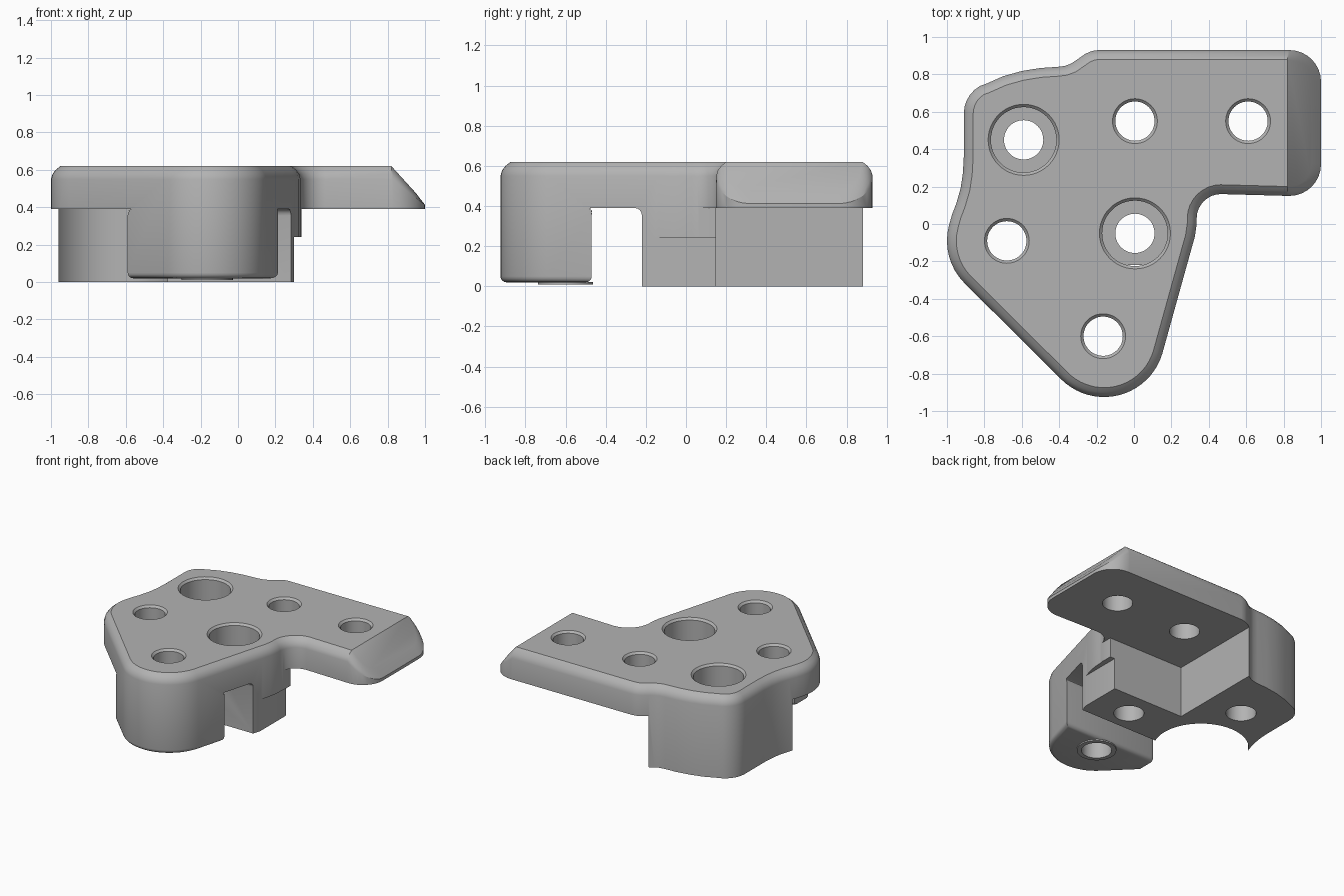
import bpy, bmesh
from math import sin, cos, radians, pi
from mathutils import Vector

if "Cube" in bpy.data.objects:
    bpy.data.objects.remove(bpy.data.objects["Cube"])

grey = bpy.data.materials.new("grey")
grey.diffuse_color = (0.45, 0.45, 0.45, 1)
grey.use_nodes = True
grey.node_tree.nodes["Principled BSDF"].inputs["Base Color"].default_value = grey.diffuse_color


def make(name, bm):
    bmesh.ops.recalc_face_normals(bm, faces=bm.faces[:])
    me = bpy.data.meshes.new(name)
    bm.to_mesh(me)
    bm.free()
    me.materials.append(grey)
    ob = bpy.data.objects.new(name, me)
    bpy.context.collection.objects.link(ob)
    return ob


def loft(bm, rings):
    """Skin a list of closed rings and cap both ends."""
    loops = [[bm.verts.new(p) for p in r] for r in rings]
    n = len(loops[0])
    for a, b in zip(loops, loops[1:]):
        for i in range(n):
            j = (i + 1) % n
            bm.faces.new((a[i], a[j], b[j], b[i]))
    bm.faces.new(loops[0][::-1])
    bm.faces.new(loops[-1])


def prism(pts, z0, z1, round_top=0):
    bm = bmesh.new()
    loft(bm, [[(x, y, z) for x, y in pts] for z in (z0, z1)])
    if round_top:
        top = [e for e in bm.edges if all(v.co.z > z1 - 1e-4 for v in e.verts)]
        bmesh.ops.bevel(bm, geom=top, offset=round_top, segments=4,
                        profile=0.5, affect='EDGES')
    return make("cutter", bm)


def box(x0, x1, y0, y1, z1):
    return prism([(x0, y0), (x1, y0), (x1, y1), (x0, y1)], -1, z1)


def lathe(cx, cy, profile, n=48):
    bm = bmesh.new()
    loft(bm, [[(cx + r * cos(2 * pi * i / n), cy + r * sin(2 * pi * i / n), z)
               for i in range(n)] for r, z in profile])
    return make("cutter", bm)


def cut(ob, cutter):
    m = ob.modifiers.new("cut", 'BOOLEAN')
    m.operation, m.solver, m.object = 'DIFFERENCE', 'EXACT', cutter
    bpy.context.view_layer.objects.active = ob
    bpy.ops.object.modifier_apply(modifier=m.name)
    bpy.data.objects.remove(cutter)


def arc(cx, cy, r, a0, a1, n):
    return [(cx + r * cos(radians(a0 + (a1 - a0) * i / n)),
             cy + r * sin(radians(a0 + (a1 - a0) * i / n))) for i in range(n + 1)]


def inset(pts, d):
    """Move a counter-clockwise outline inwards by d."""
    out = []
    for i, p in enumerate(pts):
        p = Vector(p)
        a = (p - Vector(pts[i - 1])).normalized()
        b = (Vector(pts[(i + 1) % len(pts)]) - p).normalized()
        n1, n2 = Vector((-a.y, a.x)), Vector((-b.y, b.x))
        m = (n1 + n2).normalized()
        out.append(p + m * d / max(m.dot(n1), 0.5))
    return out


# Plan outline, counter-clockwise from the front lobe
outline = (
    arc(-0.16, -0.60, 0.325, 225, 343, 20)
    + [(0.305, -0.14), (0.325, -0.07), (0.335, 0.0)]
    + arc(0.465, 0.03, 0.13, 180, 90, 8)
    + arc(0.83, 0.32, 0.17, -90, 0, 8)
    + arc(0.83, 0.76, 0.17, 0, 90, 8)
    + [(-0.19, 0.93), (-0.225, 0.925), (-0.26, 0.91), (-0.30, 0.882),
       (-0.335, 0.858), (-0.37, 0.845), (-0.41, 0.84), (-0.50, 0.834),
       (-0.60, 0.818), (-0.70, 0.79), (-0.79, 0.75)]
    + arc(-0.74, 0.59, 0.17, 120, 180, 5)
    + [(-0.91, 0.36), (-0.915, 0.27), (-0.927, 0.19), (-0.95, 0.11), (-0.973, 0.05)]
    + arc(-0.68, -0.09, 0.32, 165, 225, 8))

# Solid body with softened top edge
bm = bmesh.new()
loft(bm, [[(p[0], p[1], z) for p in inset(outline, d)] for d, z in
          ((0, 0), (0, 0.55), (0.008, 0.577), (0.025, 0.6), (0.05, 0.62))])
# Sloped end of the arm
bmesh.ops.bisect_plane(bm, geom=bm.verts[:] + bm.edges[:] + bm.faces[:],
                       plane_co=(0.82, 0, 0), plane_no=(1, 0, 0))
for v in bm.verts:
    if v.co.x > 0.82 and v.co.z > 0.39:
        top = 0.62 - (v.co.x - 0.82) * 1.1
        v.co.z = 0.39 + (v.co.z - 0.39) * (top - 0.39) / 0.23
body = make("bracket_body", bm)

# Clear the space under the arm, leaving the L-shaped block
cut(body, prism([(-0.30, 0.15), (0.34, 0.15), (0.34, -0.1), (1.2, -0.1),
                 (1.2, 1.2), (-0.30, 1.2)], -1, 0.39))
cut(body, box(0.30, 1.2, -0.16, 0.16, 0.24))
# Gap between the front leg and the block
cut(body, prism([(-1.2, -1.2), (-0.59, -1.2), (-0.59, -0.51), (-0.578, -0.482),
                 (-0.55, -0.47), (1.2, -0.47), (1.2, -0.22), (-1.2, -0.22)],
                -1, 0.39, 0.035))
cut(body, lathe(-0.68, -0.09, [(0.33, -1), (0.33, 0.39)], 64))
cut(body, box(-1.2, 1.2, -1.2, -0.40, 0.02))

# Round the foot of the front leg
bm = bmesh.new()
bm.from_mesh(body.data)
bmesh.ops.remove_doubles(bm, verts=bm.verts[:], dist=1e-4)
foot = [e for e in bm.edges if len(e.link_faces) == 2 and e.calc_face_angle() > 0.5
        and all(abs(v.co.z - 0.02) < 1e-3 and v.co.y < -0.4 for v in e.verts)]
bmesh.ops.bevel(bm, geom=foot, offset=0.03, segments=4, profile=0.5, affect='EDGES')
bm.to_mesh(body.data)
bm.free()

# Plain holes with a small countersink
for x, y in ((0.005, 0.55), (0.61, 0.55), (-0.68, -0.09), (-0.165, -0.60)):
    cut(body, lathe(x, y, [(0.105, -1), (0.105, 0.605), (0.135, 0.635)]))
# Counterbored holes
for x, y in ((-0.59, 0.45), (0.005, -0.05)):
    cut(body, lathe(x, y, [(0.105, -1), (0.105, 0.25), (0.175, 0.25),
                           (0.175, 0.605), (0.205, 0.635)]))

# Raised ring under the front leg
ring = lathe(-0.165, -0.60, [(0.137, 0.01), (0.137, 0.021)])
ring.name = "foot_ring"
cut(ring, lathe(-0.165, -0.60, [(0.105, -1), (0.105, 1)]))

for ob in (body, ring):
    bpy.ops.object.select_all(action='DESELECT')
    ob.select_set(True)
    bpy.context.view_layer.objects.active = ob
    bpy.ops.object.shade_smooth_by_angle(angle=radians(30))
